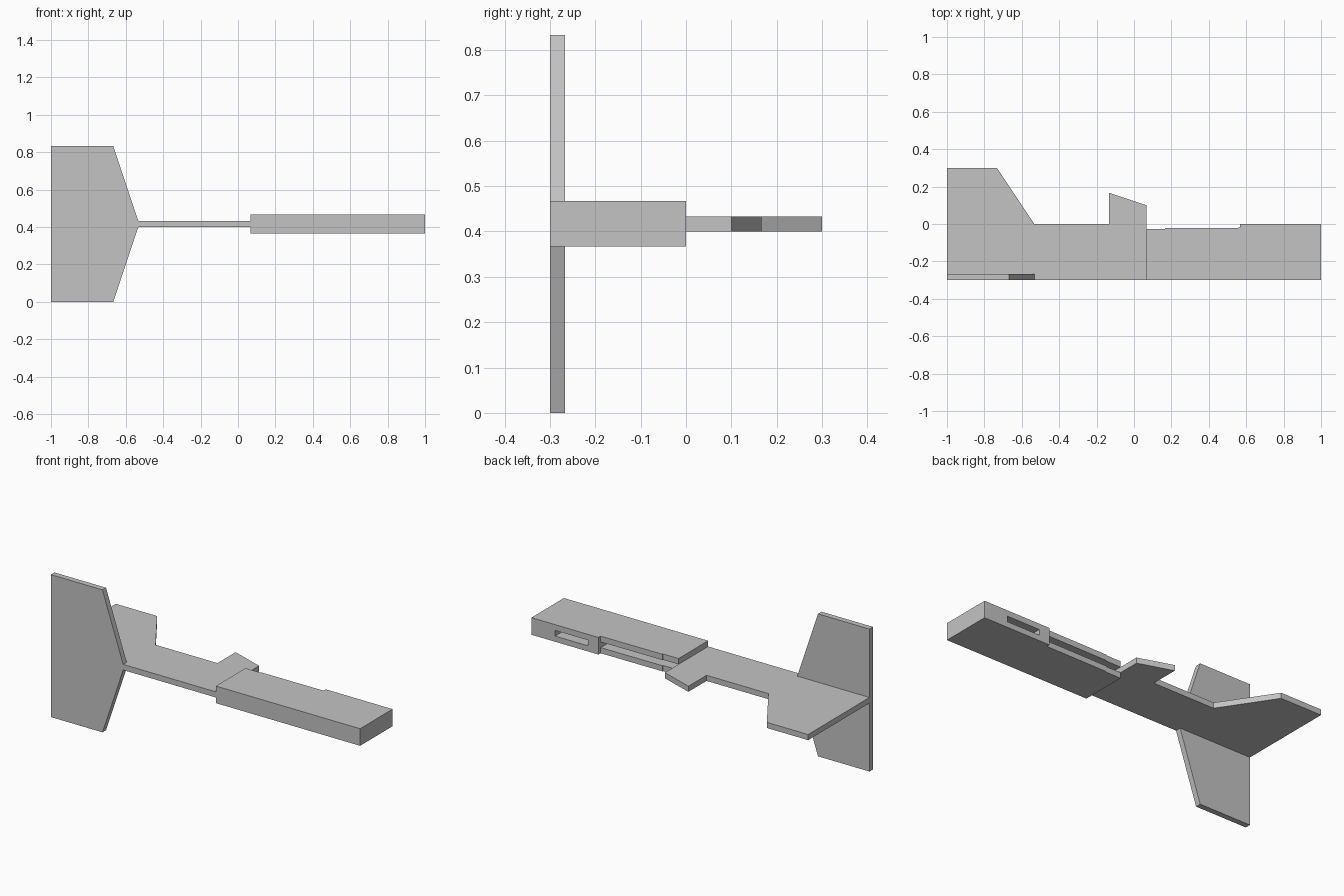
import bpy
import bmesh
from mathutils import Vector

cube = bpy.data.objects.get("Cube")
if cube:
    bpy.data.objects.remove(cube, do_unlink=True)

grey = bpy.data.materials.new("plain grey")
grey.use_nodes = True
colour = (0.55, 0.55, 0.55, 1)
grey.diffuse_color = colour
grey.node_tree.nodes["Principled BSDF"].inputs["Base Color"].default_value = colour


def prism(name, outline, direction):
    """Extrude a flat outline of 3D points along a direction."""
    bm = bmesh.new()
    face = bm.faces.new([bm.verts.new(p) for p in outline])
    grown = bmesh.ops.extrude_face_region(bm, geom=[face])["geom"]
    moved = [g for g in grown if isinstance(g, bmesh.types.BMVert)]
    bmesh.ops.translate(bm, verts=moved, vec=Vector(direction))
    bmesh.ops.recalc_face_normals(bm, faces=bm.faces)
    mesh = bpy.data.meshes.new(name)
    bm.to_mesh(mesh)
    bm.free()
    mesh.materials.append(grey)
    obj = bpy.data.objects.new(name, mesh)
    bpy.context.collection.objects.link(obj)
    return obj


def slab(name, outline, low, high):
    return prism(name, [(x, y, low) for x, y in outline], (0, 0, high - low))


def carve(target, cutter):
    cutter.hide_render = True
    mod = target.modifiers.new("cut", "BOOLEAN")
    mod.operation = "DIFFERENCE"
    mod.solver = "EXACT"
    mod.object = cutter
    bpy.context.view_layer.objects.active = target
    bpy.ops.object.modifier_apply(modifier=mod.name)
    bpy.data.objects.remove(cutter, do_unlink=True)


plate_low, plate_high = 0.4, 0.433
front, fin_back = -0.3, -0.267
joint, root = 0.067, -0.533

# Flat body plate with the tail wing and the small forward wing
slab("body_plate", [(-1, fin_back), (root, fin_back), (root, front),
                    (joint, front), (joint, 0.1), (-0.133, 0.167),
                    (-0.133, 0), (root, 0), (-0.733, 0.3), (-1, 0.3)],
     plate_low, plate_high)

# Upright tail fin, the same above and below the plate
fin = [(-1, 0), (-0.667, 0), (root, plate_low),
       (root, plate_high), (-0.667, 0.833), (-1, 0.833)]
prism("tail_fin", [(x, front, z) for x, z in fin], (0, fin_back - front, 0))

# Thick nose block, slightly set back along its rear half
nose = slab("nose_block", [(joint, front), (1, front), (1, 0), (0.567, 0),
                           (0.567, -0.02), (0.167, -0.022),
                           (0.167, -0.027), (joint, -0.027)], 0.367, 0.467)

# Long groove and short slot in the back of the nose
for left, right in ((joint - 0.02, 0.566), (0.633, 0.847)):
    carve(nose, slab("slot_cutter", [(left, -0.1), (right, -0.1),
                                     (right, 0.05), (left, 0.05)],
                     plate_low, plate_high))
